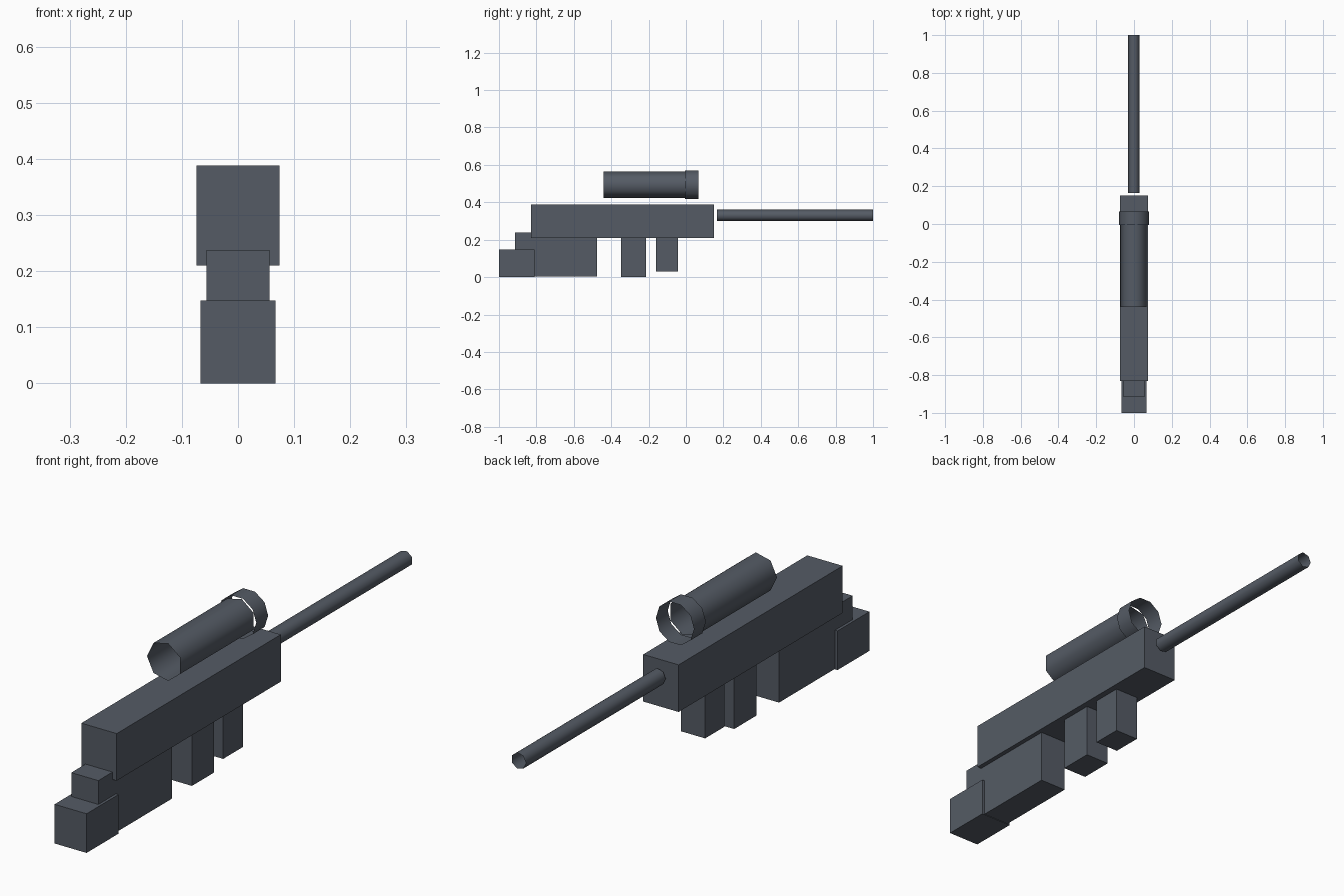
import bpy, bmesh
from math import pi, sin, cos

cube = bpy.data.objects.get("Cube")
if cube:
    bpy.data.objects.remove(cube, do_unlink=True)

slate = bpy.data.materials.new("slate grey")
slate.use_nodes = True
colour = (0.09, 0.105, 0.13, 1)
slate.diffuse_color = colour
slate.node_tree.nodes["Principled BSDF"].inputs["Base Color"].default_value = colour


def finish(name, bm, smooth=False):
    mesh = bpy.data.meshes.new(name)
    bm.normal_update()
    for f in bm.faces:
        f.smooth = smooth
    bm.to_mesh(mesh)
    bm.free()
    mesh.materials.append(slate)
    obj = bpy.data.objects.new(name, mesh)
    bpy.context.collection.objects.link(obj)
    return obj


def block(name, half_width, y0, y1, z0, z1):
    """Box centred on x = 0."""
    bm = bmesh.new()
    bmesh.ops.create_cube(bm, size=1)
    for v in bm.verts:
        v.co.x *= 2 * half_width
        v.co.y = (y0 + y1) / 2 + v.co.y * (y1 - y0)
        v.co.z = (z0 + z1) / 2 + v.co.z * (z1 - z0)
    return finish(name, bm)


def tube(name, sides, radius, y0, y1, z):
    """Open-ended tube along y with one corner on the -x side."""
    bm = bmesh.new()
    rings = []
    for y in (y0, y1):
        angles = [pi + 2 * pi * i / sides for i in range(sides)]
        rings.append([bm.verts.new((radius * cos(a), y, z + radius * sin(a)))
                      for a in angles])
    a, b = rings
    for i in range(sides):
        j = (i + 1) % sides
        bm.faces.new((a[i], b[i], b[j], a[j]))
    bmesh.ops.recalc_face_normals(bm, faces=bm.faces)
    return finish(name, bm, smooth=True)


# Main body and stock
block("receiver", 0.074, -0.83, 0.15, 0.21, 0.388)
block("stock", 0.0565, -0.915, -0.475, 0.002, 0.238)
block("butt_pad", 0.067, -1.0, -0.81, 0.0, 0.148)

# Parts under the body
block("grip", 0.051, -0.348, -0.215, 0.0, 0.215)
block("magazine", 0.05, -0.16, -0.043, 0.03, 0.215)

# Open tubes
tube("barrel", 7, 0.031, 0.165, 1.0, 0.33)
tube("scope", 7, 0.0725, -0.44, 0.0, 0.493)
tube("scope_ring", 10, 0.08, -0.005, 0.066, 0.493)
